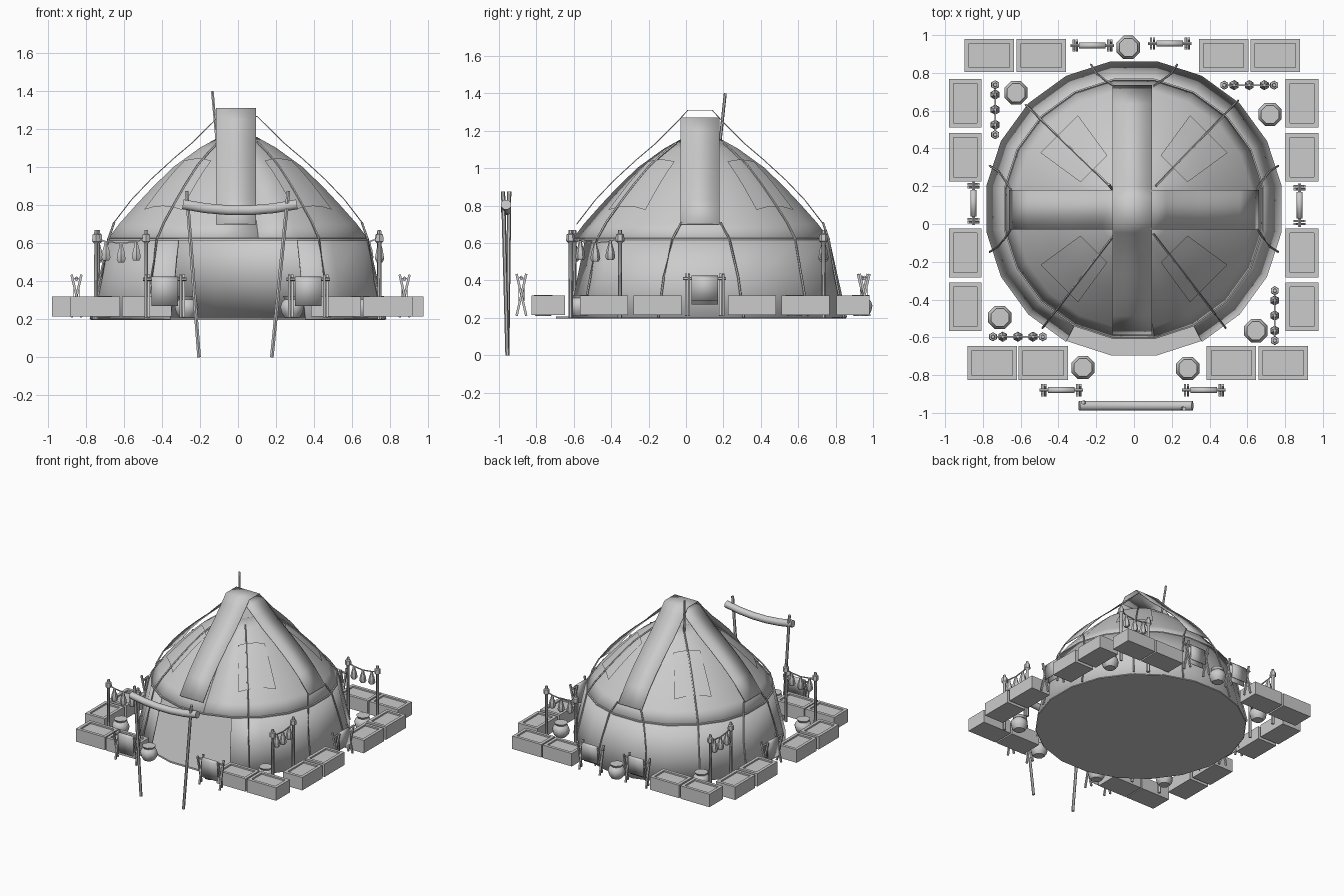
import bpy
from math import sin, cos, pi, hypot, radians
from mathutils import Vector

if "Cube" in bpy.data.objects:
    bpy.data.objects.remove(bpy.data.objects["Cube"])

CY = 0.08          # tent centre in y
SIDES = 20
BASE = 0.2
ROOF = [(0.1, 1.155), (0.2, 1.10), (0.34, 1.0), (0.45, 0.895), (0.54, 0.8),
        (0.63, 0.70), (0.69, 0.62)]
WALL = [(0.69, 0.62), (0.735, 0.42), (0.785, BASE)]


def mesh(name, verts, faces, smooth=0, thick=0):
    me = bpy.data.meshes.new(name)
    me.from_pydata([tuple(v) for v in verts], [], faces)
    me.validate()
    ob = bpy.data.objects.new(name, me)
    bpy.context.collection.objects.link(ob)
    if smooth:
        bpy.ops.object.select_all(action='DESELECT')
        ob.select_set(True)
        bpy.context.view_layer.objects.active = ob
        bpy.ops.object.shade_smooth_by_angle(angle=radians(smooth))
    if thick:
        m = ob.modifiers.new("thickness", 'SOLIDIFY')
        m.thickness = thick
        m.offset = 0
    return ob


def tube(name, pts, radii, n=6, closed=False, smooth=50):
    """Sweep an n-gon along points, one radius per point."""
    pts = [Vector(p) for p in pts]
    k = len(pts)
    if not isinstance(radii, (list, tuple)):
        radii = [radii] * k
    verts, faces = [], []
    for i, p in enumerate(pts):
        a = pts[(i - 1) % k] if closed else pts[max(i - 1, 0)]
        b = pts[(i + 1) % k] if closed else pts[min(i + 1, k - 1)]
        t = (b - a).normalized()
        ref = Vector((0, 0, 1)) if abs(t.z) < 0.95 else Vector((0, 1, 0))
        u = t.cross(ref).normalized()
        w = u.cross(t)
        for j in range(n):
            q = 2 * pi * (j + 0.5) / n
            verts.append(p + radii[i] * (cos(q) * u - sin(q) * w))
    for i in range(k if closed else k - 1):
        for j in range(n):
            c, d = i * n, ((i + 1) % k) * n
            faces.append((c + j, c + (j + 1) % n, d + (j + 1) % n, d + j))
    if not closed:
        faces += [tuple(range(n))[::-1], tuple(range((k - 1) * n, k * n))]
    return mesh(name, verts, faces, smooth)


def grid(name, rows, thick=0, smooth=40):
    n = len(rows[0])
    faces = [(i * n + j, i * n + j + 1, i * n + n + j + 1, i * n + n + j)
             for i in range(len(rows) - 1) for j in range(n - 1)]
    return mesh(name, [v for r in rows for v in r], faces, smooth, thick)


def around(r, z, ang):
    return (r * cos(ang), CY + r * sin(ang), z)


def roof_z(r):
    prof = ROOF + WALL[1:]
    for (r0, z0), (r1, z1) in zip(prof, prof[1:]):
        if r <= r1:
            return z0 + (z1 - z0) * (r - r0) / (r1 - r0)
    return BASE


# Roof, wall with an open doorway, floor
STEP = 2 * pi / SIDES
angs = [-pi / 2 + STEP * (i + 0.5) for i in range(SIDES)]
grid("roof", [[around(r, z, a) for a in angs + angs[:1]] for r, z in ROOF[::-1]], 0.008)
mesh("roof_cap", [around(0.1, 1.155, a) for a in angs], [tuple(range(SIDES))])
grid("wall", [[around(r, z, a) for a in angs[1:-1]] for r, z in WALL[::-1]], 0.012)
tube("floor", [(0, CY, 0.195), (0, CY, 0.208)], 0.785, SIDES, smooth=0)
tube("eave_rope", [around(0.692, 0.62, a) for a in angs], 0.007, 5, closed=True)

# Crossed cloth strips draped over the crown
HALF = [(0.66, 0.70), (0.56, 0.83), (0.46, 0.935), (0.34, 1.045), (0.24, 1.13), (0.17, 1.20)]


def strip(name, top, along_y):
    half = HALF + ([(0.12, 1.25), (0.065, top)] if along_y else [(0.1, top)])
    prof = [(-s, z) for s, z in half] + [(s, z) for s, z in half[::-1]]
    rows = []
    for s, z in prof:
        if along_y:
            rows.append([(0.095, CY - 0.005 + s, z), (-0.115, CY - 0.005 + s, z)])
        else:
            rows.append([(s, -0.03, z), (s, 0.18, z)])
    grid(name, rows, 0.005)


strip("roof_strip_front_back", 1.31, True)
strip("roof_strip_side", 1.268, False)

# Cloth patches on the four diagonals
for q in range(4):
    a = pi / 4 + q * pi / 2
    d, p = Vector((cos(a), sin(a), 0)), Vector((-sin(a), cos(a), 0))
    rows = []
    for i in range(5):
        r = 0.30 + 0.26 * i / 4
        row = []
        for j in range(5):
            v = d * r + p * ((j - 2) / 2 * (0.10 + 0.04 * i / 4))
            row.append((v.x, v.y + CY, roof_z(hypot(v.x, v.y)) + 0.018))
        rows.append(row)
    grid("roof_patch", rows)

# Tie ropes: long ones on the diagonals, short ones from the strip ends
for q in range(4):
    a = pi / 4 + q * pi / 2
    a += 0.02 if q < 2 else (0.13 if q == 2 else -0.13)
    rs = [0.16, 0.25, 0.34, 0.45, 0.54, 0.63, 0.692, 0.737, 0.787]
    tube("diagonal_rope", [around(r + 0.008, roof_z(r) + 0.012, a) for r in rs], 0.006, 5)
for c in (0, pi / 2, pi):
    for s in (-1, 1):
        tube("wall_rope", [around(r + 0.01, z, c + s * w) for r, z, w in
             ((0.65, 0.71, 0.16), (0.69, 0.62, 0.22), (0.735, 0.42, 0.27), (0.787, 0.2, 0.29))],
             0.006, 5)

# Pole poking out of the crown
tube("crown_pole", [(-0.11, 0.18, 1.12), (-0.135, 0.21, 1.4)], 0.008)


# Planter crates with a sunken top
def crate(x0, x1, y0, y1):
    def ring(i, z):
        return [(x0 + i, y0 + i, z), (x1 - i, y0 + i, z), (x1 - i, y1 - i, z), (x0 + i, y1 - i, z)]
    v = ring(0, 0.215) + ring(0, 0.32) + ring(0.024, 0.32) + ring(0.024, 0.308)
    f = [(3, 2, 1, 0), (12, 13, 14, 15)]
    for k in (0, 4, 8):
        f += [(k + j, k + (j + 1) % 4, k + 4 + (j + 1) % 4, k + 4 + j) for j in range(4)]
    mesh("crate", v, f)


for x in (-0.897, -0.622, 0.343, 0.617):
    crate(x, x + 0.262, 0.805, 0.98)
for x in (-0.882, -0.611, 0.385, 0.659):
    crate(x, x + 0.262, -0.826, -0.647)
for y in (0.51, 0.224, -0.282, -0.567):
    crate(-0.98, -0.807, y, y + 0.258)
    crate(0.802, 0.976, y, y + 0.258)


# Drying stands: crossed sticks, top bar, hanging cloth
def stand(cx, cy, along_y):
    def P(s, t, z):
        return (cx + t, cy + s, z) if along_y else (cx + s, cy + t, z)
    for s in (-0.092, 0.092):
        for k in (-1, 1):
            tube("stand_stick", [P(s + k * 0.008, -k * 0.026, 0.21), P(s + k * 0.008, k * 0.026, 0.435)],
                 0.009, 4)
    tube("stand_bar", [P(-0.115, 0, 0.41), P(0.115, 0, 0.41)], 0.009)
    prof = [(-0.014, 0.27), (-0.014, 0.41), (0, 0.424), (0.014, 0.41), (0.014, 0.29)]
    grid("stand_cloth", [[P(s, t, z) for s in (-0.07, 0.07)] for t, z in prof], 0.004)


for x, y, f in ((-0.385, -0.88, 0), (0.37, -0.88, 0), (-0.22, 0.945, 0), (0.19, 0.955, 0),
                (-0.85, 0.11, 1), (0.877, 0.1, 1)):
    stand(x, y, f)

# Eight-sided pots
for x, y in ((-0.03, 0.935), (-0.625, 0.695), (0.72, 0.58), (-0.71, -0.495),
             (0.645, -0.565), (-0.27, -0.76), (0.285, -0.765)):
    tube("pot", [(x, y, z) for z in (0.21, 0.235, 0.265, 0.29, 0.305, 0.322)],
         [0.042, 0.06, 0.067, 0.058, 0.042, 0.052], 8)


# Lines of small hanging bags between two posts
def rack(cx, cy, along_y):
    def P(s, z):
        return (cx, cy + s, z) if along_y else (cx + s, cy, z)
    for s in (-0.132, 0.132):
        tube("rack_post", [P(s, z) for z in (0.2, 0.6, 0.61, 0.645, 0.65, 0.67)],
             [0.012, 0.011, 0.024, 0.022, 0.012, 0.01], 6)

    def sag(s):
        return 0.60 + 0.025 * (s / 0.132) ** 2
    tube("rack_line", [P(s, sag(s)) for s in (-0.132, -0.08, 0, 0.08, 0.132)], 0.005, 4)
    for s in (-0.08, 0, 0.08):
        z = sag(s)
        tube("hanging_bag", [P(s, z - h) for h in (0, 0.025, 0.045, 0.085, 0.1)],
             [0.008, 0.013, 0.02, 0.027, 0.018], 6)


for x, y, f in ((0.61, 0.735, 0), (-0.735, 0.605, 1), (-0.615, -0.597, 0), (0.745, -0.485, 1)):
    rack(x, y, f)

# Entrance gate: leaning poles carrying a sagging cloth roll
tube("gate_pole_left", [(-0.205, -0.955, 0), (-0.27, -0.945, 0.875)], 0.011)
tube("gate_pole_right", [(0.178, -0.955, 0), (0.265, -0.978, 0.875)], 0.011)
tube("gate_roll", [(0.01 + 0.3 * t, -0.962, 0.773 + 0.032 * t * t) for t in (-1, -0.6, -0.2, 0.2, 0.6, 1)],
     0.028, 8)
